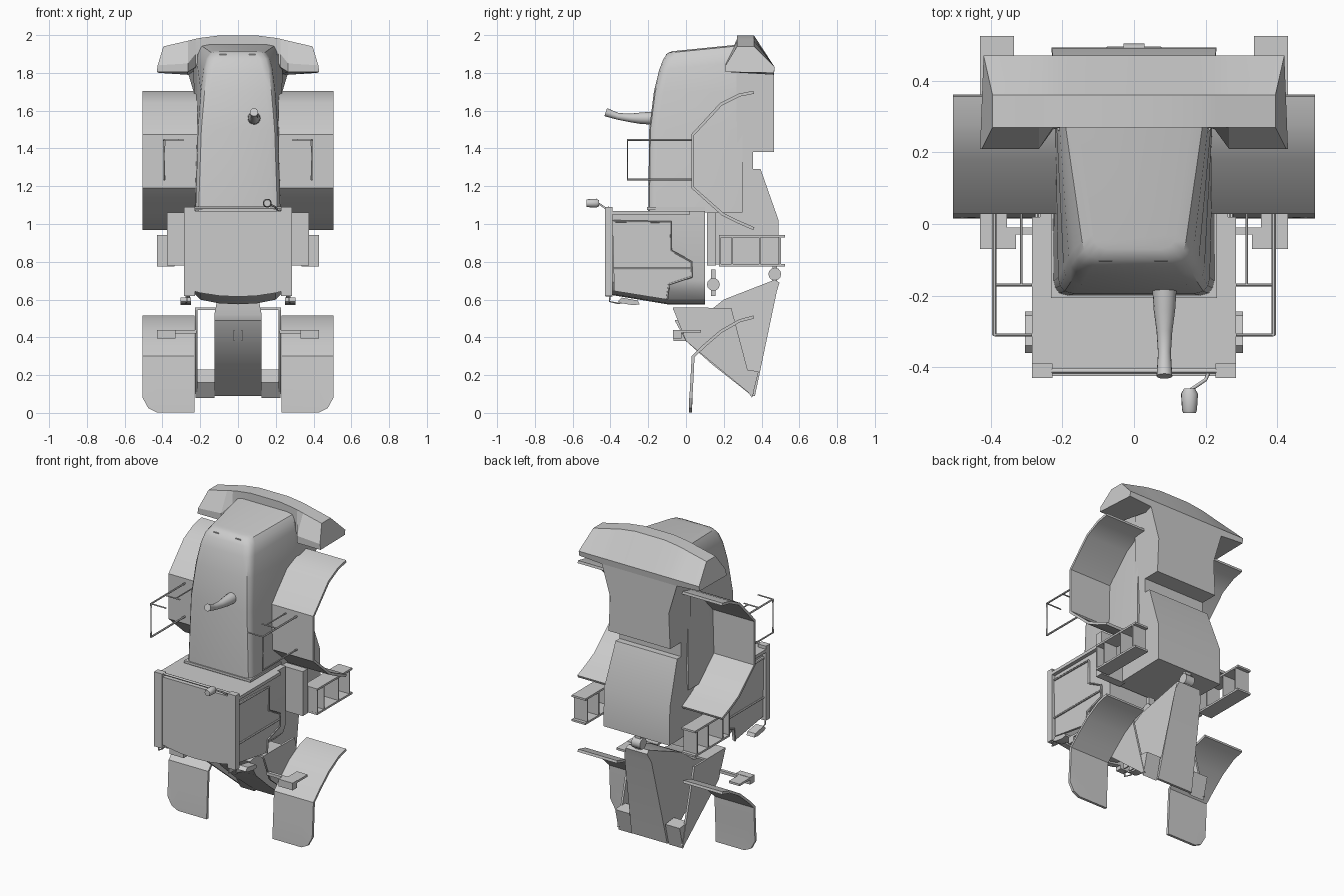
import bpy, bmesh, math
from mathutils import Vector

cube = bpy.data.objects.get("Cube")
if cube:
    bpy.data.objects.remove(cube, do_unlink=True)

grey = bpy.data.materials.new("light grey")
grey.use_nodes = True
grey.diffuse_color = (0.6, 0.6, 0.6, 1)
grey.node_tree.nodes["Principled BSDF"].inputs["Base Color"].default_value = (0.6, 0.6, 0.6, 1)


def loft(name, rings, mirror=False, smooth=30):
    """Skin closed rings of 3D points, cap both ends."""
    bm = bmesh.new()
    vs = [[bm.verts.new(p) for p in r] for r in rings]
    n = len(vs[0])
    for a, b in zip(vs, vs[1:]):
        for i in range(n):
            j = (i + 1) % n
            bm.faces.new((a[i], a[j], b[j], b[i]))
    bm.faces.new(vs[0][::-1])
    bm.faces.new(vs[-1])
    bmesh.ops.recalc_face_normals(bm, faces=bm.faces)
    me = bpy.data.meshes.new(name)
    bm.to_mesh(me)
    bm.free()
    me.materials.append(grey)
    ob = bpy.data.objects.new(name, me)
    bpy.context.collection.objects.link(ob)
    bpy.ops.object.select_all(action='DESELECT')
    ob.select_set(True)
    bpy.context.view_layer.objects.active = ob
    bpy.ops.object.shade_smooth_by_angle(angle=math.radians(smooth))
    if mirror:
        m = ob.modifiers.new("mirror", 'MIRROR')
        m.use_mirror_merge = False
    return ob


def prism(name, profile, x0, x1, mirror=False):
    return loft(name, [[(x, y, z) for y, z in profile] for x in (x0, x1)], mirror)


def box(name, x, y, z, mirror=False):
    return prism(name, [(y[0], z[0]), (y[1], z[0]), (y[1], z[1]), (y[0], z[1])], *x, mirror)


def tube(name, pts, radii, mirror=False, sides=8):
    """Round bar through points, with one radius or one per point."""
    pts = [Vector(p) for p in pts]
    if not isinstance(radii, list):
        radii = [radii] * len(pts)
    rings = []
    u = Vector((0.31, 0.5, 0.8))
    for i, p in enumerate(pts):
        d = (pts[min(i + 1, len(pts) - 1)] - pts[max(i - 1, 0)]).normalized()
        u = (u - d * u.dot(d)).normalized()
        v = d.cross(u)
        rings.append([p + radii[i] * (u * math.cos(t) + v * math.sin(t))
                      for t in (math.tau * k / sides for k in range(sides))])
    return loft(name, rings, mirror, 50)


def fender(name, path, sections):
    """Bent sheet swept across x; each section lifts the low end to its own floor."""
    t = 0.016
    pts = [Vector(p) for p in path]
    inner = []
    for i, p in enumerate(pts):
        d = (pts[min(i + 1, len(pts) - 1)] - pts[max(i - 1, 0)]).normalized()
        inner.append(p + Vector((-d.y, d.x)) * t)
    profile = pts + inner[::-1]
    loft(name, [[(x, p.x, max(p.y, floor)) for p in profile] for x, floor in sections], True)


# Cab: rear body with flared top and stepped back
cab = [(.11, .785, .22), (.11, 1.07, .22), (.25, 1.1, .21), (.26, 1.9, .21), (.3, 1.9, .24),
       (.465, 1.8, .265), (.465, 1.6, .205), (.465, 1.38, .215), (.355, 1.38, .215),
       (.355, 1.29, .215), (.395, 1.29, .215), (.49, 1.02, .23), (.493, .785, .23)]
loft("cab_body", [[(s * w, y, z) for y, z, w in cab] for s in (-1, 1)])
box("cab_side_wall", (.2, .375), (.11, .16), (.78, 1.06), True)

# Rounded hood tapering upward: height, back half width, front half width, front, chamfer
hood = []
for z, b, w, f, c in [(1.06, .228, .225, -.2, .04), (1.5, .222, .212, -.195, .045),
                      (1.7, .22, .197, -.17, .05), (1.82, .218, .182, -.142, .05),
                      (1.875, .21, .167, -.12, .05), (1.905, .195, .145, -.098, .05),
                      (1.912, .16, .115, -.07, .04)]:
    half = [(b, .3), (w, f + c), (w - .12 * c, f + .5 * c), (w - .4 * c, f + .15 * c), (w - c, f)]
    lift = 0.1 if z > 1.8 else 0
    hood.append([(x, y, z + lift * (y + .1)) for x, y in half + [(-x, y) for x, y in half[::-1]]])
loft("hood", hood, smooth=35)
box("hood_base_lip", (-.232, .232), (-.207, .1), (1.075, 1.09))
for x in (-.08, .075):
    box("hood_top_lamp", (x - .018, x + .018), (-.105, -.08), (1.87, 1.9))

# Roof with two forward lamp housings
def roof_section(x, top, front, low, mid):
    return [(x, .27, top), (x, .36, top), (x, .47, 1.83), (x, .465, 1.79), (x, front, low), (x, front, mid)]


end = [(.395, .27, 1.94), (.395, .36, 1.94), (.42, .47, 1.83), (.42, .465, 1.8), (.43, .21, 1.805), (.425, .21, 1.84)]
half = [roof_section(.1, 1.998, .27, 1.92, 1.95), roof_section(.2, 1.985, .27, 1.88, 1.92),
        roof_section(.225, 1.98, .265, 1.83, 1.9), roof_section(.265, 1.97, .21, 1.805, 1.85), end]
loft("roof", [[(-x, y, z) for x, y, z in r] for r in half[::-1]] + half, smooth=12)

# Fenders
fender("rear_fender", [(.356, 1.705), (.28, 1.69), (.18, 1.64), (.028, 1.475), (.028, 1.19),
                       (.19, 1.045), (.27, 1.005), (.356, .968)], [(.215, 0), (.505, 0)])
fender("front_fender", [(.356, .515), (.28, .495), (.18, .437), (.09, .36), (.03, .3), (.022, .15), (.018, .08), (.016, .0)],
       [(.23, .003), (.43, .003), (.475, .025), (.505, .08)])

# Fender lamps on stalks
box("fender_lamp", (.33, .43), (-.07, -.025), (.395, .44), True)
box("fender_lamp_stalk", (.355, .43), (-.03, .08), (.425, .438), True)
box("fender_lamp_bracket", (.22, .36), (-.03, -.01), (.42, .438), True)

# Side handrails
tube("handrail_loop", [(.39, .03, 1.445), (.39, -.31, 1.445), (.39, -.31, 1.235), (.39, .03, 1.235)], .006, True, 6)
for y in (-.31, -.17):
    tube("handrail_cross", [(.285, y, 1.445), (.39, y, 1.445)], .004, True, 6)
tube("handrail_inner", [(.315, .03, 1.445), (.315, -.17, 1.445)], .004, True, 6)

# Exhaust pipe
tube("exhaust", [(.085, -.18, 1.56), (.085, -.24, 1.56), (.085, -.3, 1.562), (.085, -.36, 1.57), (.085, -.425, 1.592)],
     [.034, .03, .022, .018, .022], sides=16)

# Front housing with curved belly
belly = [(.262, 1.07), (.262, .7), (.245, .645), (.2, .6), (.1, .58), (0, .575)]
outline = belly + [(-x, z) for x, z in belly[-2::-1]]
loft("front_housing", [[(x, y, z + (.05 if z < .65 and y < -.3 else 0)) for x, z in outline] for y in (-.4, -.1, .1)])
plate = [(.285, 1.07), (.285, .66), (.2, .635), (.1, .62), (0, .615)]
outline = plate + [(-x, z) for x, z in plate[-2::-1]]
loft("front_plate", [[(x, y, z) for x, z in outline] for y in (-.425, -.39)])
box("corner_post", (.228, .285), (-.43, -.39), (.62, 1.09), True)
tube("front_top_bar", [(-.23, -.41, 1.085), (.23, -.41, 1.085)], .007)
box("housing_top_flange", (.22, .285), (-.39, .02), (1.05, 1.07), True)
prism("side_panel", [(-.39, 1.02), (-.08, 1.01), (-.08, .86), (.03, .8), (.03, .72), (-.09, .68), (-.1, .6), (-.38, .645)], .255, .27, True)
tube("side_panel_rim", [(.272, -.385, 1.015), (.272, -.08, 1.01), (.272, -.08, .86), (.272, .03, .8), (.272, .03, .72), (.272, -.09, .68), (.272, -.1, .6)], .006, True, 6)
tube("side_panel_rib", [(.272, -.385, .765), (.272, .03, .765)], .006, True, 6)

# Work lamp on an arm, and hanging lamps below the housing
tube("work_lamp_arm", [(.21, -.41, 1.07), (.2, -.435, 1.09), (.155, -.465, 1.11)], .005)
tube("work_lamp", [(.155, -.46, 1.11), (.155, -.475, 1.11), (.155, -.52, 1.11), (.155, -.528, 1.11)], [.016, .024, .021, .018], sides=12)
tube("low_lamp_wire", [(.27, -.4, .64), (.27, -.405, .59), (.275, -.36, .58), (.275, -.3, .59)], .004, True, 6)
prism("low_lamp", [(-.36, .59), (-.34, .61), (-.255, .595), (-.245, .575), (-.28, .57), (-.34, .58)], .25, .305, True)

# Ladder steps beside the cab
for z in (.782, .935):
    box("step_rail", (.335, .43), (.175, .525), (z - .006, z + .006), True)
for y in (.18, .245, .39, .5):
    box("step_slat", (.335, .43), (y - .004, y + .004), (.782, .935), True)

# Linkage pivots
for y, z in ((.145, .68), (.47, .735)):
    tube("pivot_pin", [(-.03, y, z), (.03, y, z)], .034, sides=12)
    box("pivot_post", (-.02, .02), (y - .012, y + .012), (z - .06, z + .08))

# Lower frame: wedge, side plates and feet
wedge = [(-.06, .49, .125), (.0, .38, .125), (.14, .255, .125), (.35, .09, .125), (.365, .09, .125),
         (.48, .64, .095), (.495, .69, .075), (.47, .705, .07), (.2, .6, .11), (.1, .52, .125)]
loft("frame_wedge", [[(s * w, y, z) for y, z, w in wedge] for s in (-1, 1)])
prism("frame_side_plate", [(-.07, .555), (.24, .555), (.36, .1), (.34, .1), (0, .38)], .215, .228, True)
box("frame_top_bar", (.12, .228), (-.07, .12), (.545, .557), True)
prism("frame_foot", [(.29, .16), (.35, .08), (.385, .22), (.3, .23)], .125, .225, True)
for x in (-.02, .02):
    box("frame_front_rib", (x - .004, x + .004), (-.065, .0), (.38, .44))
